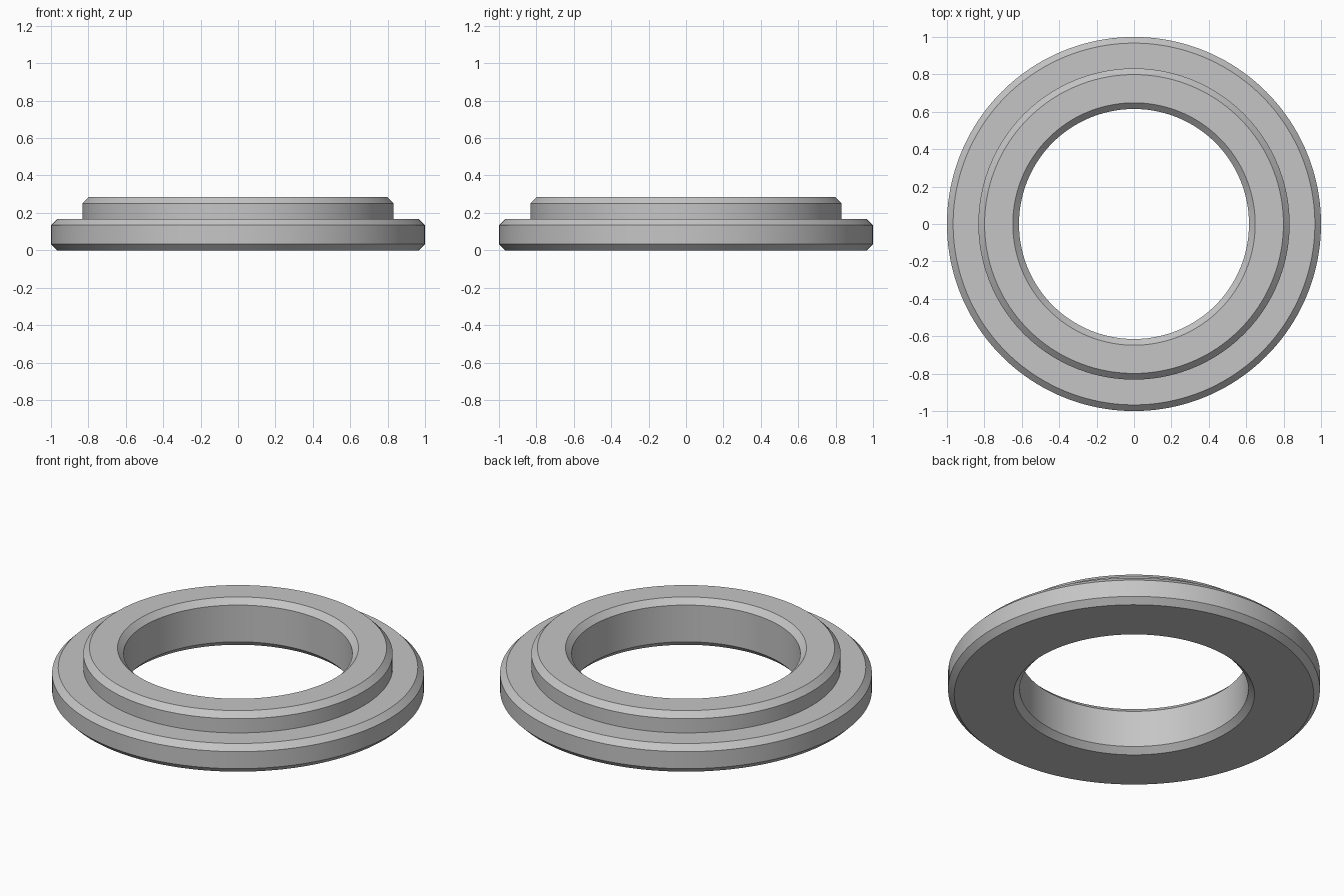
import bpy, bmesh, math

default = bpy.data.objects.get("Cube")
if default:
    bpy.data.objects.remove(default, do_unlink=True)

# Dimensions
SEGMENTS = 160
OUTER, COLLAR, BORE = 1.0, 0.832, 0.615
FLANGE_TOP, COLLAR_TOP = 0.167, 0.284
C = 0.033  # chamfer

metal = bpy.data.materials.new("grey metal")
metal.use_nodes = True
colour = (0.56, 0.56, 0.56, 1)
metal.diffuse_color = colour
metal.node_tree.nodes["Principled BSDF"].inputs["Base Color"].default_value = colour

# Closed cross-section (radius, height) of the flanged ring
profile = [
    (BORE + C, 0), (OUTER - C, 0), (OUTER, C),
    (OUTER, FLANGE_TOP - C), (OUTER - C, FLANGE_TOP),
    (COLLAR, FLANGE_TOP), (COLLAR, COLLAR_TOP - C), (COLLAR - C, COLLAR_TOP),
    (BORE + C, COLLAR_TOP), (BORE, COLLAR_TOP - C), (BORE, C),
]

# Revolve the section around the vertical axis
bm = bmesh.new()
verts = [bm.verts.new((r, 0, z)) for r, z in profile]
edges = [bm.edges.new((verts[i - 1], v)) for i, v in enumerate(verts)]
bmesh.ops.spin(bm, geom=verts + edges, cent=(0, 0, 0), axis=(0, 0, 1),
               angle=math.tau, steps=SEGMENTS, use_duplicate=False)
bmesh.ops.remove_doubles(bm, verts=bm.verts, dist=0.0001)
bmesh.ops.recalc_face_normals(bm, faces=bm.faces)
mesh = bpy.data.meshes.new("flanged_ring")
bm.to_mesh(mesh)
bm.free()
mesh.materials.append(metal)

ring = bpy.data.objects.new("flanged_ring", mesh)
bpy.context.collection.objects.link(ring)

# Smooth round walls, crisp chamfer edges
bpy.ops.object.select_all(action="DESELECT")
ring.select_set(True)
bpy.context.view_layer.objects.active = ring
bpy.ops.object.shade_smooth_by_angle(angle=math.radians(30))
